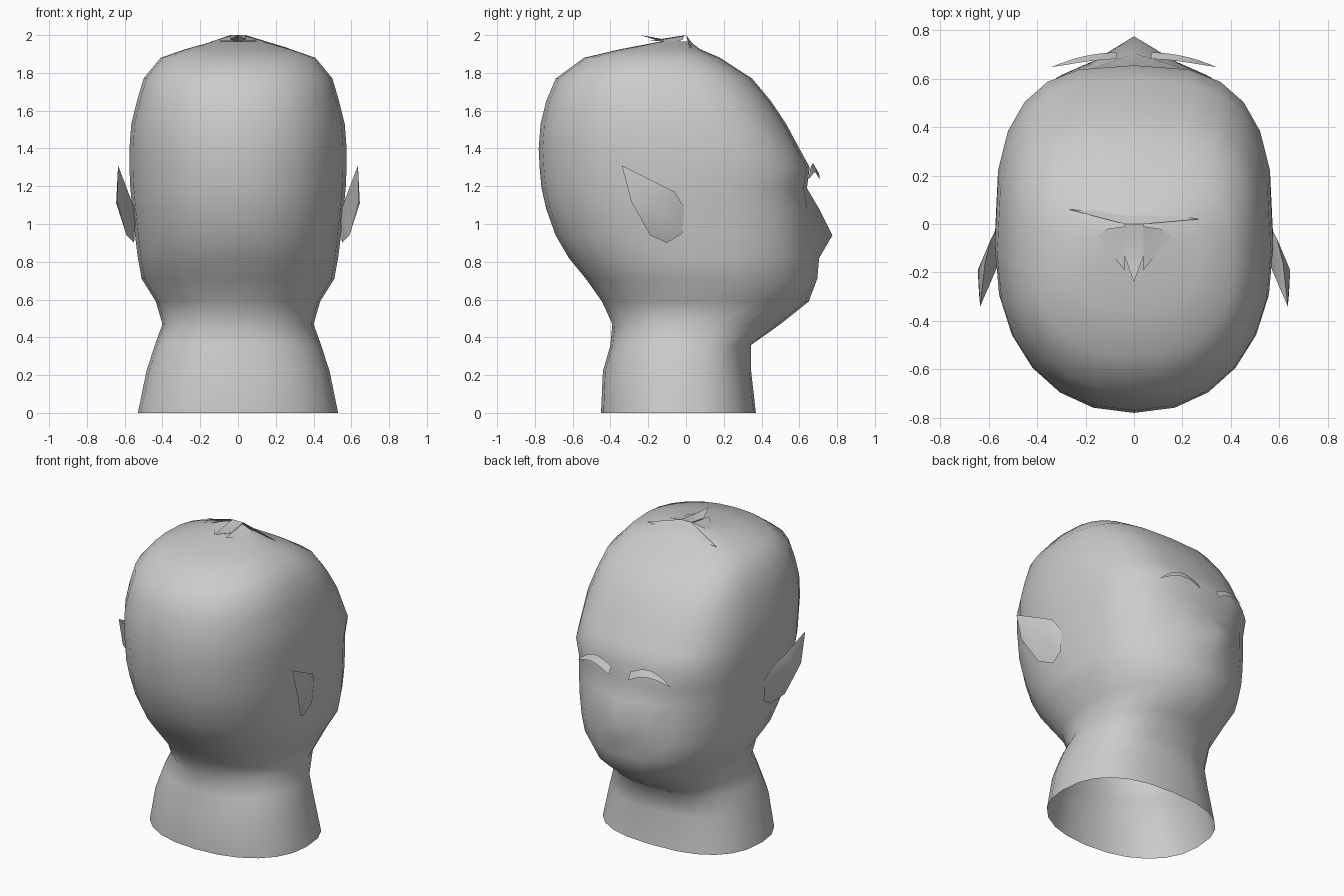
import bpy
import math

cube = bpy.data.objects.get("Cube")
if cube:
    bpy.data.objects.remove(cube, do_unlink=True)

clay = bpy.data.materials.new("clay grey")
clay.use_nodes = True
GREY = (0.6, 0.6, 0.6, 1)
clay.diffuse_color = GREY
clay.node_tree.nodes["Principled BSDF"].inputs["Base Color"].default_value = GREY


def make(name, verts, faces, angle=60):
    mesh = bpy.data.meshes.new(name)
    mesh.from_pydata(verts, [], faces)
    mesh.materials.append(clay)
    obj = bpy.data.objects.new(name, mesh)
    bpy.context.collection.objects.link(obj)
    bpy.ops.object.select_all(action="DESELECT")
    obj.select_set(True)
    bpy.context.view_layer.objects.active = obj
    bpy.ops.object.mode_set(mode="EDIT")
    bpy.ops.mesh.select_all(action="SELECT")
    bpy.ops.mesh.normals_make_consistent(inside=False)
    bpy.ops.object.mode_set(mode="OBJECT")
    bpy.ops.object.shade_smooth_by_angle(angle=math.radians(angle))
    return obj


def power(v, n):
    return math.copysign(abs(v) ** (2 / n), v)


# Head and neck: stacked rounded rings (height, half width, back, face, face roundness)
RINGS = [
    (0, .53, -.45, .37, 2.5), (.22, .485, -.44, .345, 2.5),
    (.36, .44, -.4, .345, 2.5), (.47, .4, -.39, .5, 2.1),
    (.59, .435, -.445, .65, 2.1), (.71, .51, -.53, .69, 2.2),
    (.82, .53, -.62, .69, 2.4), (.94, .545, -.69, .675, 2.6),
    (1.08, .56, -.74, .66, 2.7), (1.19, .57, -.765, .64, 2.8),
    (1.3, .575, -.775, .655, 2.9), (1.4, .575, -.78, .6, 2.9),
    (1.53, .565, -.77, .53, 3), (1.65, .535, -.74, .45, 3.1),
    (1.77, .5, -.69, .35, 3.2), (1.88, .41, -.54, .18, 3.2),
    (1.925, .28, -.35, .075, 2.8), (1.967, .13, -.13, .02, 2.4),
]
NOSE = {.71: .005, .82: .015, .94: .1, 1.08: .045}
SIDES = 24
verts, faces = [], []
for z, half, back, front, n_front in RINGS:
    mid, depth = (back + front) / 2, (front - back) / 2
    for i in range(SIDES):
        a = math.tau * i / SIDES
        n = n_front if math.sin(a) > 0 else 2.2
        y = mid + depth * power(math.sin(a), n)
        if i == SIDES // 4:
            y += NOSE.get(z, 0)
        verts.append((half * power(math.cos(a), n), y, z))
for r in range(len(RINGS) - 1):
    for i in range(SIDES):
        j = (i + 1) % SIDES
        faces.append((r * SIDES + i, r * SIDES + j,
                      (r + 1) * SIDES + j, (r + 1) * SIDES + i))
top = (len(RINGS) - 1) * SIDES
faces.append(tuple(range(top, top + SIDES)))
make("head", verts, faces)

# Pointed ears: a rim fanned to a rounded outer point and to a root inside the head
RIM = [(.635, -.34, 1.31), (.615, -.16, 1.22), (.59, -.06, 1.17),
       (.565, -.01, 1.09), (.555, -.02, .95), (.55, -.1, .9),
       (.59, -.19, .94), (.64, -.29, 1.12)]
for side, label in ((1, "left"), (-1, "right")):
    pts = RIM + [(.645, -.19, 1.11), (.54, -.12, 1.06)]
    n = len(RIM)
    fan = []
    for i in range(n):
        j = (i + 1) % n
        fan += [(i, j, n), (j, i, n + 1)]
    make(label + "_ear", [(side * x, y, z) for x, y, z in pts], fan, 50)

# Arched eyebrows: thin tapering strips that lean forward from the forehead
for side, label in ((1, "left"), (-1, "right")):
    strip, quads = [], []
    STEPS = 8
    for i in range(STEPS + 1):
        t = i / STEPS
        x = .07 + .27 * t
        y = .708 - .06 * t ** 2
        lower = 1.235 + .045 * math.sin(math.pi * t)
        width = .045 * (1 - t ** 3)
        strip += [(side * x, y, lower),
                  (side * x, y - width * .6, lower + width)]
        if i:
            a, b = 2 * i - 2, 2 * i
            quads.append((a, a + 1, b + 1, b))
    make(label + "_eyebrow", strip, quads, 45)

# Small crest on the crown: a raised strip with a backward tip and side flanks
crest = [(-.04, 0, 2), (.04, 0, 2), (.04, -.13, 1.98), (-.04, -.13, 1.98),
         (0, -.24, 2), (0, -.1, 1.955)]
make("crest", crest, [(0, 1, 2, 3), (3, 2, 4), (2, 5, 4), (5, 3, 4),
                      (1, 5, 2), (0, 3, 5), (0, 5, 1)], 20)
for side, label in ((1, "left"), (-1, "right")):
    flank = [(.04, -.01, 1.995), (.11, -.02, 1.975), (.15, -.05, 1.965),
             (.04, -.19, 1.97), (.04, -.1, 1.98)]
    make(label + "_crest_flank", [(side * x, y, z) for x, y, z in flank],
         [(0, 1, 4), (1, 2, 4), (2, 3, 4)], 20)

# Creased fold where the forehead meets the crown
make("crown_fold", [(-.04, 0, 2), (.04, 0, 2), (.27, .02, 1.93), (.06, .05, 1.935),
                    (-.06, .05, 1.935), (-.27, .06, 1.92)],
     [(0, 1, 3, 4), (1, 2, 3), (0, 4, 5)], 40)
